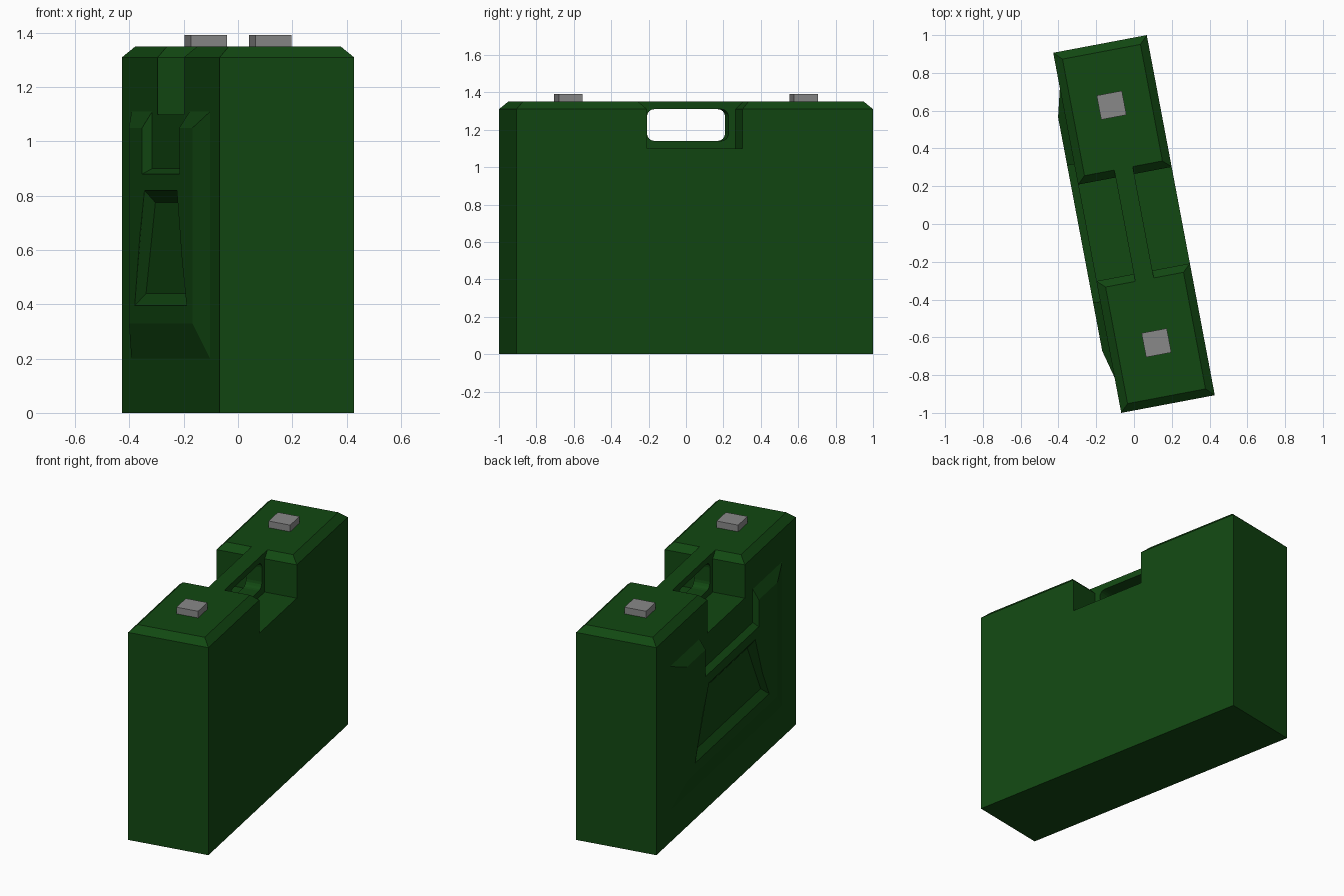
import bpy, bmesh
from math import sin, cos, pi, radians
from mathutils import Matrix

if "Cube" in bpy.data.objects:
    bpy.data.objects.remove(bpy.data.objects["Cube"])

TURN = Matrix.Rotation(radians(10.7), 4, "Z")   # whole case stands turned
HALF_W, HALF_L, SHOULDER, TOP, CHAMFER = 0.252, 0.97, 1.31, 1.35, 0.042


def material(name, color):
    m = bpy.data.materials.new(name)
    m.use_nodes = True
    m.diffuse_color = color
    bsdf = next(n for n in m.node_tree.nodes if n.type == "BSDF_PRINCIPLED")
    bsdf.inputs["Base Color"].default_value = color
    return m


green = material("dark green", (0.006, 0.065, 0.006, 1))
grey = material("cap grey", (0.25, 0.25, 0.25, 1))


def loft(name, rings, mat):
    """Closed solid through rings of equal point count."""
    bm = bmesh.new()
    loops = [[bm.verts.new(p) for p in ring] for ring in rings]
    n = len(rings[0])
    for a, b in zip(loops, loops[1:]):
        for i in range(n):
            j = (i + 1) % n
            bm.faces.new((a[i], a[j], b[j], b[i]))
    bm.faces.new(loops[0])
    bm.faces.new(loops[-1])
    bmesh.ops.recalc_face_normals(bm, faces=bm.faces[:])
    bm.transform(TURN)
    mesh = bpy.data.meshes.new(name)
    bm.to_mesh(mesh)
    bm.free()
    mesh.materials.append(mat)
    obj = bpy.data.objects.new(name, mesh)
    bpy.context.collection.objects.link(obj)
    return obj


def rect(x0, x1, y0, y1, z):
    return [(x0, y0, z), (x1, y0, z), (x1, y1, z), (x0, y1, z)]


def carve(target, cutter):
    cutter.hide_render = True
    mod = target.modifiers.new("carve", "BOOLEAN")
    mod.operation = "DIFFERENCE"
    mod.solver = "EXACT"
    mod.object = cutter
    bpy.context.view_layer.objects.active = target
    bpy.ops.object.modifier_apply(modifier=mod.name)
    bpy.data.objects.remove(cutter)


# Case body with chamfered top rim
w, l = HALF_W - CHAMFER, HALF_L - CHAMFER
body = loft("case_body", [
    rect(-HALF_W, HALF_W, -HALF_L, HALF_L, 0),
    rect(-HALF_W, HALF_W, -HALF_L, HALF_L, SHOULDER),
    rect(-w, w, -l, l, TOP)], green)

# Hand notches on both sides, leaving the thin handle web
for side in (-1, 1):
    a, b = sorted((side * 0.05, side * 0.4))
    carve(body, loft("notch_cutter", [
        rect(a, b, -0.26, 0.26, 1.1),
        rect(a, b, -0.26, 0.26, SHOULDER),
        rect(a, b, -0.35, 0.35, 1.4)], green))

# Rounded grip hole through the web
R = 0.04
hole = []
for k, (sy, sz) in enumerate(((1, 1), (-1, 1), (-1, -1), (1, -1))):
    for s in range(5):
        t = (k + s / 4) * pi / 2
        hole.append((sy * (0.222 - R) + R * cos(t), 1.225 + sz * (0.085 - R) + R * sin(t)))
carve(body, loft("hole_cutter", [[(x, y, z) for y, z in hole] for x in (-0.1, 0.1)], green))


# Raised side panel, notched at its top
def panel_ring(x, half, low, high, ledge):
    right = [(half, low), (half, high), (0.37, high), (0.37, ledge)]
    pts = right + [(-y, z) for y, z in reversed(right)]
    return [(x, y, z) for y, z in pts]


panel = loft("side_panel", [
    panel_ring(-0.235, 0.78, 0.2, 1.11, 0.9),
    panel_ring(-HALF_W, 0.78, 0.2, 1.11, 0.9),
    panel_ring(-0.29, 0.63, 0.33, 1.05, 0.88)], green)


# Sloped trapezoid pocket in the panel
def pocket_ring(x, grow):
    top, bottom = 0.285 + grow * 0.8, 0.47 + grow
    z0, z1 = 0.44 - grow, 0.775 + grow
    return [(x, -bottom, z0), (x, bottom, z0), (x, top, z1), (x, -top, z1)]


carve(panel, loft("pocket_cutter", [pocket_ring(-0.256, 0), pocket_ring(-0.324, 0.09)], green))

# Two square caps on the top
for name, y in (("front_cap", -0.64), ("back_cap", 0.64)):
    loft(name, [rect(-0.068, 0.068, y - 0.065, y + 0.065, z) for z in (1.33, 1.392)], grey)
